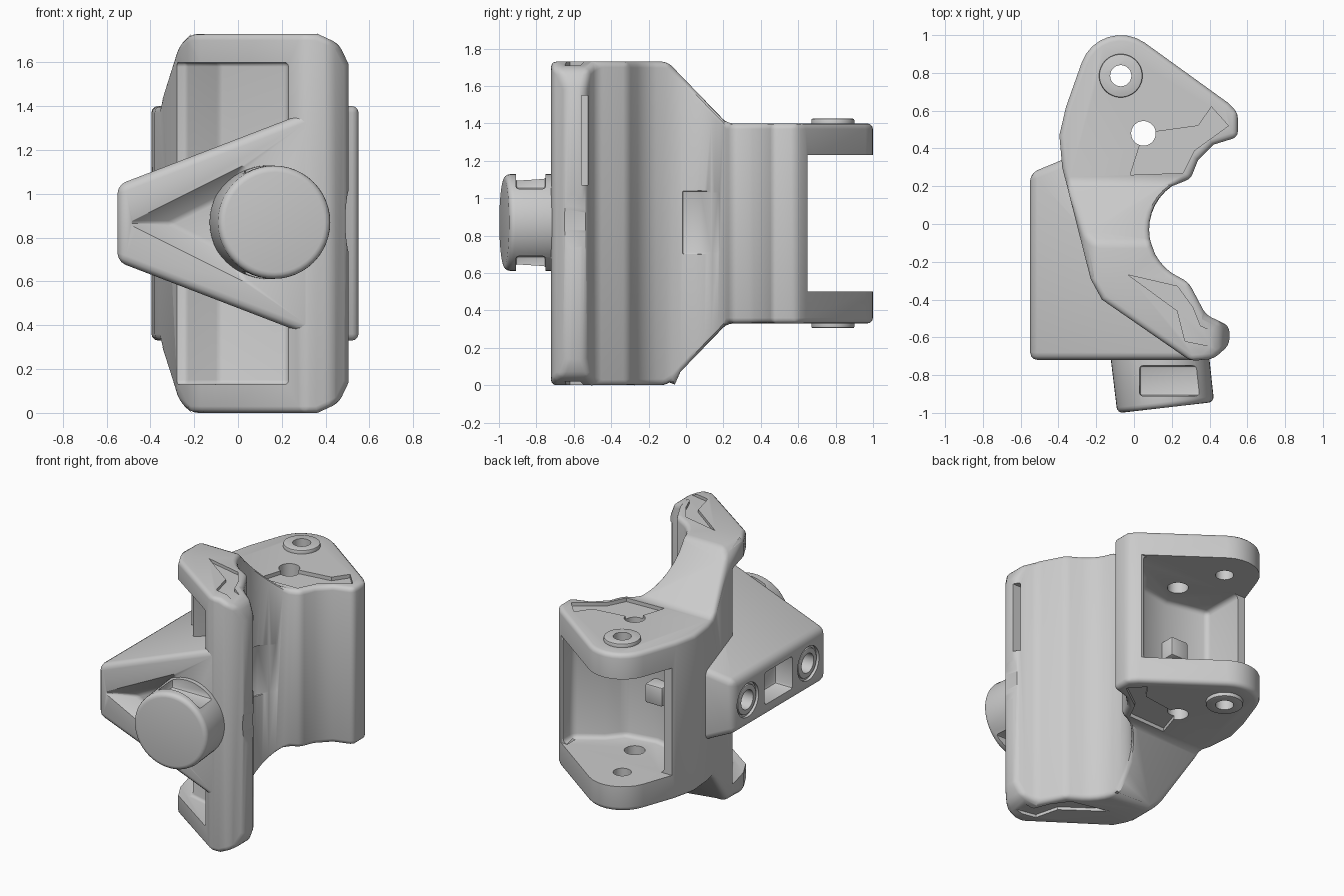
import bpy, bmesh, math
from mathutils import Matrix, Vector

if "Cube" in bpy.data.objects:
    bpy.data.objects.remove(bpy.data.objects["Cube"])

MID = 0.865  # mirror height of the part


def prism(name, pts, axis, a, b, taper=1.0):
    """Extrude a 2D outline along x, y or z, from a to b, with optional taper."""
    bm = bmesh.new()
    n = len(pts)
    cu, cv = sum(p[0] for p in pts) / n, sum(p[1] for p in pts) / n
    place = {'x': lambda u, v, t: (t, u, v), 'y': lambda u, v, t: (u, t, v),
             'z': lambda u, v, t: (u, v, t)}[axis]
    low = [bm.verts.new(place(u, v, a)) for u, v in pts]
    high = [bm.verts.new(place(cu + (u - cu) * taper, cv + (v - cv) * taper, b)) for u, v in pts]
    bm.faces.new(low)
    bm.faces.new(high)
    for i in range(n):
        j = (i + 1) % n
        bm.faces.new((low[i], low[j], high[j], high[i]))
    bmesh.ops.recalc_face_normals(bm, faces=bm.faces)
    return to_object(name, bm)


def to_object(name, bm):
    me = bpy.data.meshes.new(name)
    bm.to_mesh(me)
    bm.free()
    ob = bpy.data.objects.new(name, me)
    bpy.context.collection.objects.link(ob)
    return ob


def box(name, x, y, z):
    return prism(name, [(x[0], y[0]), (x[1], y[0]), (x[1], y[1]), (x[0], y[1])], 'z', *z)


def rod(name, p, q, r, r2=None):
    """Cylinder or cone from p to q."""
    p, q = Vector(p), Vector(q)
    bm = bmesh.new()
    m = Matrix.Translation((p + q) / 2) @ (q - p).to_track_quat('Z', 'Y').to_matrix().to_4x4()
    bmesh.ops.create_cone(bm, cap_ends=True, segments=48, radius1=r,
                          radius2=r if r2 is None else r2, depth=(q - p).length, matrix=m)
    return to_object(name, bm)


def arc(cx, cy, r, a, b, n):
    """Points on an arc from angle a to b in degrees."""
    angles = [math.radians(a + (b - a) * i / (n - 1)) for i in range(n)]
    return [(cx + r * math.cos(t), cy + r * math.sin(t)) for t in angles]


def apply(ob, mod):
    bpy.context.view_layer.objects.active = ob
    bpy.ops.object.modifier_apply(modifier=mod.name)


def boolean(ob, other, op='DIFFERENCE'):
    m = ob.modifiers.new('bool', 'BOOLEAN')
    m.operation, m.solver, m.object = op, 'EXACT', other
    apply(ob, m)
    bpy.data.objects.remove(other)


def tidy(ob, dist):
    """Merge tiny edges and flat seams so that bevels stay even."""
    bm = bmesh.new()
    bm.from_mesh(ob.data)
    bmesh.ops.remove_doubles(bm, verts=bm.verts, dist=dist)
    bmesh.ops.dissolve_limit(bm, angle_limit=math.radians(1), verts=bm.verts, edges=bm.edges)
    bm.to_mesh(ob.data)
    bm.free()


def soften(ob, width, segments=3, angle=28, clamp=True):
    m = ob.modifiers.new('bevel', 'BEVEL')
    m.width, m.segments, m.angle_limit = width, segments, math.radians(angle)
    m.use_clamp_overlap = clamp
    apply(ob, m)
    return ob


def mirror_z(pts):
    """Complete a (u, z) outline given for the lower half."""
    return pts + [(u, 2 * MID - z) for u, z in reversed(pts)]


# Main body: plan outline trimmed by side and front outlines
plan = (arc(-0.07, 0.78, 0.22, 55, 160, 9) + [(-0.36, 0.62), (-0.395, 0.47), (-0.38, 0.3), (-0.23, -0.29),
        (-0.17, -0.4), (0.3, -0.725), (0.42, -0.715), (0.505, -0.64), (0.505, -0.54), (0.38, -0.48), (0.29, -0.31)]
        + arc(0.36, -0.03, 0.28, 235, 125, 13)
        + [(0.3, 0.24), (0.34, 0.34), (0.42, 0.42), (0.55, 0.46), (0.55, 0.59), (0.5, 0.64)])
body = prism('body', plan, 'z', 0, 2 * MID)
boolean(body, prism('side_trim', mirror_z([(-1.2, -0.001), (-0.1, -0.001), (0.22, 0.33), (1.2, 0.33)]),
                    'x', -1, 1), 'INTERSECT')
boolean(body, prism('front_trim', mirror_z([(-0.7, 0.3), (-0.345, 0.3), (-0.265, 0.05), (-0.21, -0.001),
        (0.36, -0.001), (0.46, 0.045), (0.51, 0.15), (0.51, 0.29), (0.7, 0.29)]),
        'y', -1.2, 1.2), 'INTERSECT')
tidy(body, 0.02)
soften(body, 0.03, clamp=False)

# Rear clevis gap and inner pocket
boolean(body, box('clevis_gap', (-0.8, 0.8), (0.65, 1.2), (0.5, 1.23)))
boolean(body, soften(prism('pocket', [(-0.29, 0.72), (-0.29, 0.36), (0, 0.3), (0.22, 0.34), (0.3, 0.44),
        (0.47, 0.55), (0.47, 0.72)], 'z', 0.5, 1.23), 0.03))

# Front hollow between the flanges
boolean(body, soften(prism('front_hollow', [(0.23, -0.95), (0.23, -0.44), (-0.09, -0.36), (-0.235, -0.1),
        (-0.6, -0.1), (-0.6, -0.95)], 'z', 0.13, 2 * MID - 0.13), 0.02))

# Shallow recesses on the end faces
for s in (-1, 1):
    def end(z):
        return MID + s * (z - MID)
    boolean(body, prism('rear_recess', [(-0.02, 0.26), (0.26, 0.27), (0.32, 0.39), (0.5, 0.52), (0.41, 0.62),
            (0.34, 0.52), (0.05, 0.48)], 'z', end(1.375), end(1.6)))
    boolean(body, prism('front_recess', [(-0.03, -0.27), (0.23, -0.33), (0.31, -0.44), (0.35, -0.54),
            (0.44, -0.58), (0.42, -0.65), (0.27, -0.62), (0.23, -0.46)], 'z', end(1.71), end(1.9)))
    # Pin bosses on the lugs
    boolean(body, soften(rod('boss', (-0.07, 0.785, end(1.32)), (-0.07, 0.785, end(1.425)), 0.115), 0.008, 2),
            'UNION')

# Pin holes through both lugs
for x, y, r in ((-0.07, 0.785, 0.056), (0.05, 0.48, 0.065)):
    boolean(body, rod('pin_hole', (x, y, -0.2), (x, y, 2), r))

# Inlaid marks on the concave side and the narrow slot
boolean(body, soften(prism('pad_recess', [(0.07, -0.02), (0.09, 0.08), (0.17, 0.18), (0.3, 0.18), (0.3, -0.02)],
        'z', 0.7, 1.04), 0.01, 2))
mark = rod('oval_recess', (0, -0.68, 0), (0, -0.44, 0), 0.175)
mark.data.transform(Matrix.Translation((0.525, 0, 0.875)) @ Matrix.Diagonal((0.2, 1, 1, 1)))
boolean(body, mark)
boolean(body, box('slot', (0.44, 0.6), (-0.56, -0.525), (1.07, 1.55)))

# Side bracket: front wedge trimmed by plan outline
bracket = prism('side_bracket', mirror_z([(-0.55, 0.69), (0.36, 0.34)]), 'y', -0.72, 0.5)
boolean(bracket, prism('bracket_trim', [(-0.56, -0.8), (0.4, -0.8), (0.4, -0.6), (0.2, -0.42), (-0.1, -0.15),
        (-0.33, 0.36), (-0.56, 0.265)], 'z', 0, 2), 'INTERSECT')
soften(bracket, 0.04)
boolean(bracket, soften(prism('bracket_hollow', [(-0.53, MID), (0.05, MID + 0.29), (0.05, MID - 0.29)],
        'y', -0.73, -0.64, 0.45), 0.015, 2))
boolean(bracket, soften(box('bracket_window', (-0.7, -0.42), (-0.36, -0.06), (0.76, 0.98)), 0.02, 2))
for y in (0.12, -0.53):
    boolean(bracket, rod('screw_seat', (-0.6, y, MID), (-0.53, y, MID), 0.115))
    sleeve = soften(rod('screw_sleeve', (-0.5, y, MID), (-0.545, y, MID), 0.1), 0.008, 2)
    for ob in (bracket, sleeve):
        boolean(ob, rod('screw_hole', (-0.7, y, MID), (-0.43, y, MID), 0.065))

# Knob with notches above and below
knob = soften(rod('knob', (0.125, -0.6, 0.87), (0.168, -0.972, 0.87), 0.26, 0.258), 0.03, 4)
for s in (-1, 1):
    boolean(knob, soften(box('knob_notch', (0.03, 0.6), (-0.91, -0.75), sorted((0.87 + s * 0.18, 0.87 + s * 0.4))),
                         0.015, 2))

# Small catch inside the pocket
catch = soften(box('pocket_catch', (-0.1, 0.03), (0.25, 0.4), (0.8, 0.93)), 0.012, 2)

for ob in bpy.context.scene.objects:
    ob.select_set(True)
bpy.context.view_layer.objects.active = body
bpy.ops.object.shade_smooth_by_angle(angle=math.radians(35))
